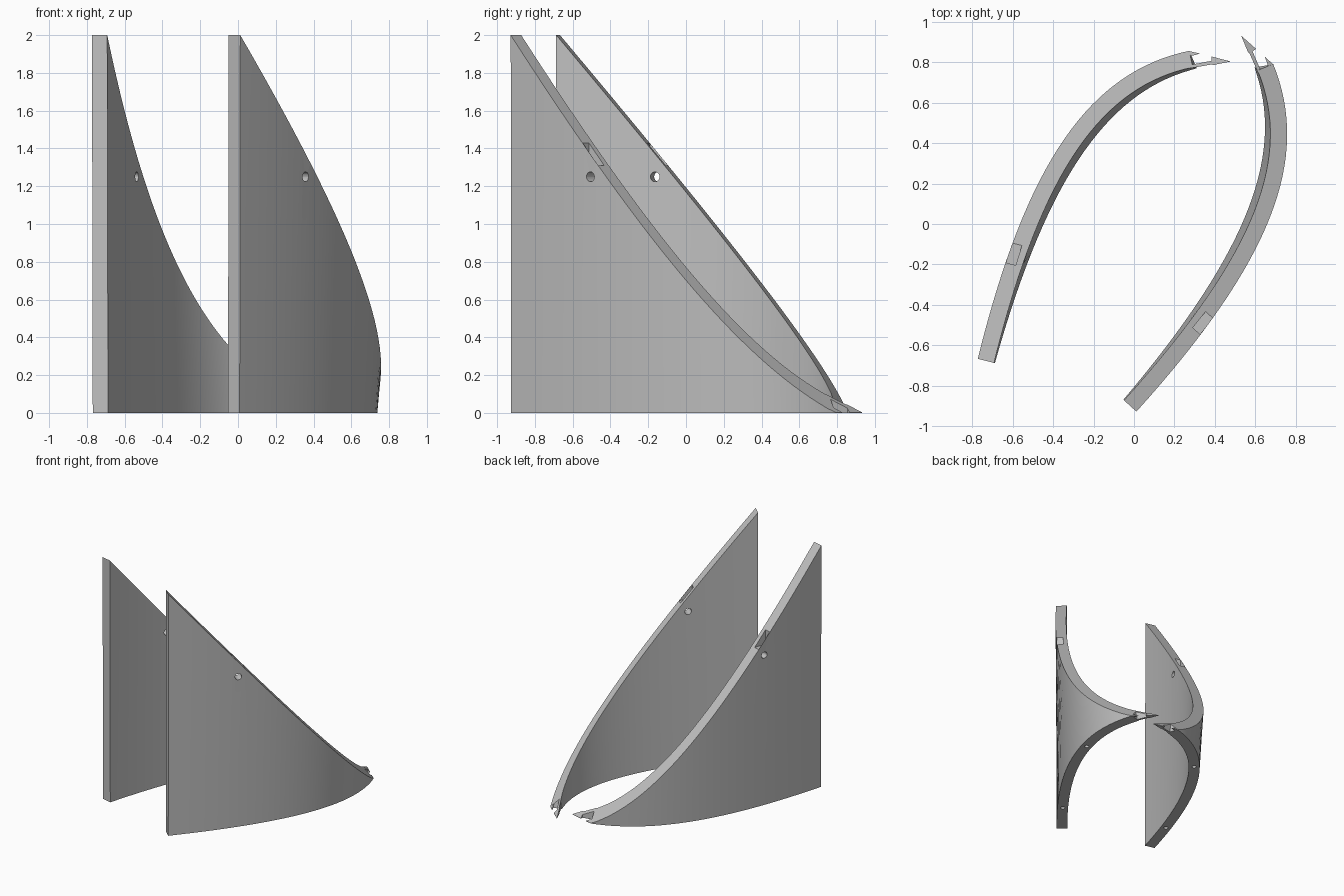
import bpy, bmesh, math
from mathutils import Vector

cube = bpy.data.objects.get("Cube")
if cube:
    bpy.data.objects.remove(cube, do_unlink=True)

LENGTH, HEIGHT, THICK, LEAN = 1.73, 2.0, 0.083, 0.12
STEPS = 32

grey = bpy.data.materials.new("plain_grey")
grey.use_nodes = True
grey.diffuse_color = (0.53, 0.53, 0.53, 1)
grey.node_tree.nodes["Principled BSDF"].inputs["Base Color"].default_value = grey.diffuse_color


def top(u):
    """Height of the sloping cut at distance u from the tall end."""
    return max(HEIGHT * (1 - u / LENGTH), 0.003)


# Plan curve of the outer face, and its offset for the inner face
ctrl = [Vector(p) for p in ((0, 0), (1.0, 0), (1.51, 0.195), (LENGTH, 0.65))]
outer, inner = [], []
for i in range(STEPS + 1):
    t = i / STEPS
    s = 1 - t
    p = s**3 * ctrl[0] + 3 * s * s * t * ctrl[1] + 3 * s * t * t * ctrl[2] + t**3 * ctrl[3]
    d = s * s * (ctrl[1] - ctrl[0]) + 2 * s * t * (ctrl[2] - ctrl[1]) + t * t * (ctrl[3] - ctrl[2])
    d.normalize()
    outer.append(p)
    inner.append(p + THICK * Vector((-d.y, d.x)))


def across(curve, u):
    """Sideways position of a plan curve, extended straight past its end."""
    k = 0
    while k < STEPS - 1 and curve[k + 1].x < u:
        k += 1
    a, b = curve[k], curve[k + 1]
    return a.y + (b.y - a.y) * (u - a.x) / (b.x - a.x)


def foot(curve, u):
    return across(curve, u + LEAN * top(u))


def loft(name, rings, frame, helper=False):
    """Closed solid through rings of (u, v, z) points placed in a wall's frame."""
    origin, along, side = frame
    bm = bmesh.new()
    loops = []
    for ring in rings:
        loops.append([bm.verts.new((origin + along * u + side * v).to_3d() + Vector((0, 0, z)))
                      for u, v, z in ring])
    n = len(loops[0])
    for a, b in zip(loops, loops[1:]):
        for i in range(n):
            j = (i + 1) % n
            bm.faces.new((a[i], a[j], b[j], b[i]))
    bm.faces.new(loops[0])
    bm.faces.new(loops[-1])
    bmesh.ops.recalc_face_normals(bm, faces=bm.faces)
    mesh = bpy.data.meshes.new(name)
    bm.to_mesh(mesh)
    bm.free()
    mesh.materials.append(grey)
    ob = bpy.data.objects.new(name, mesh)
    bpy.context.collection.objects.link(ob)
    if helper:
        ob.hide_render = True
        ob.hide_viewport = True
        ob.display_type = 'WIRE'
    return ob


def wedge(name, plan, frame):
    """Upright prism on a plan polygon, cut off by the sloping plane."""
    return loft(name, [[(u, v, 0) for u, v in plan], [(u, v, top(u)) for u, v in plan]], frame)


def circle(radius, n=20):
    return [(radius * math.cos(math.tau * i / n), radius * math.sin(math.tau * i / n)) for i in range(n)]


def build_wall(label, frame):
    # Curved wall
    rings = []
    for o, q in zip(outer, inner):
        rings.append([(o.x, o.y, top(o.x)), (o.x, foot(outer, o.x), 0),
                      (q.x, foot(inner, q.x), 0), (q.x, q.y, top(q.x))])
    wall = loft(label + "_wall", rings, frame)

    # Through hole, top pocket and two dowel holes in the underside
    cutters = [loft(label + "_pin_hole_cutter",
                    [[(0.545 + a, v, 1.25 + b) for a, b in circle(0.026)] for v in (-0.1, 0.25)],
                    frame, True)]
    box = [(0.495, 0.023), (0.602, 0.03), (0.602, 0.078), (0.495, 0.071)]
    cutters.append(loft(label + "_pocket_cutter",
                        [[(u, v, z) for u, v in box] for z in (1.31, 1.6)], frame, True))
    for k, u in enumerate((0.32, 1.27)):
        mid = (foot(outer, u) + foot(inner, u)) / 2
        cutters.append(loft(f"{label}_dowel_cutter_{k + 1}",
                            [[(u + a, mid + b, z) for a, b in circle(0.017)] for z in (-0.05, 0.1)],
                            frame, True))
    for c in cutters:
        mod = wall.modifiers.new(c.name, 'BOOLEAN')
        mod.operation = 'DIFFERENCE'
        mod.solver = 'EXACT'
        mod.object = c

    bpy.ops.object.select_all(action='DESELECT')
    wall.select_set(True)
    bpy.context.view_layer.objects.active = wall
    bpy.ops.object.shade_smooth_by_angle(angle=math.radians(25))

    # Barbed clip and small spur at the low tip
    wedge(label + "_clip", [(1.646, 0.672), (1.692, 0.776), (1.690, 0.782), (1.728, 0.862),
                            (1.729, 0.763), (1.708, 0.768), (1.662, 0.668)], frame)
    wedge(label + "_spur", [(1.729, 0.648), (1.729, 0.705), (1.706, 0.662)], frame)


# The two walls are mirror twins: origin, direction along, direction inward
build_wall("right", (Vector((-0.773, -0.667)), Vector((0.24, 0.971)), Vector((0.971, -0.24))))
build_wall("left", (Vector((0.012, -0.928)), Vector((0.67, 0.742)), Vector((-0.742, 0.67))))
